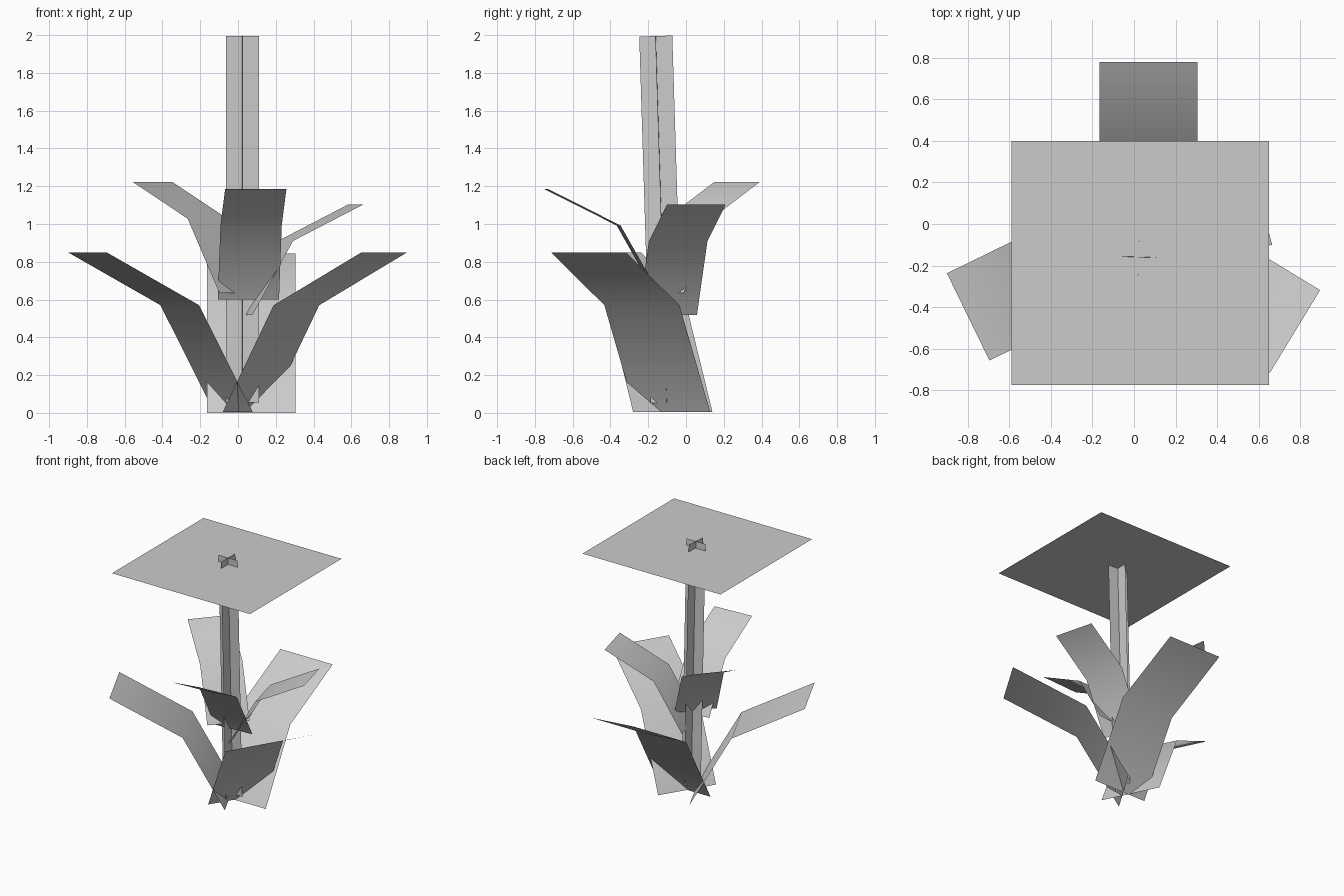
import bpy
import bmesh
import math
from mathutils import Vector

cube = bpy.data.objects.get("Cube")
if cube:
    bpy.data.objects.remove(cube)

# Single plain grey for the whole plant
grey = bpy.data.materials.new("plain_grey")
grey.use_nodes = True
COLOUR = (0.6, 0.6, 0.6, 1)
grey.diffuse_color = COLOUR
grey.node_tree.nodes["Principled BSDF"].inputs["Base Color"].default_value = COLOUR


def ribbon(name, centres, side, width, smooth=False):
    """A flat strip of quads along a centre line, widened along one side direction."""
    half = Vector(side).normalized() * width / 2
    bm = bmesh.new()
    rows = [[bm.verts.new(Vector(c) + half * s) for s in (-1, 1)] for c in centres]
    for (a, b), (d, c) in zip(rows, rows[1:]):
        bm.faces.new((a, b, c, d)).smooth = smooth
    mesh = bpy.data.meshes.new(name)
    bm.to_mesh(mesh)
    bm.free()
    mesh.materials.append(grey)
    obj = bpy.data.objects.new(name, mesh)
    bpy.context.collection.objects.link(obj)
    return obj


def leaf(name, base, angle, width, profile):
    """A bent leaf growing outwards from its base in the given compass direction."""
    a = math.radians(angle)
    out = Vector((math.cos(a), math.sin(a), 0))
    side = Vector((-out.y, out.x, 0))
    centres = [Vector(base) + out * r + Vector((0, 0, z)) for r, z in profile]
    ribbon(name, centres, side, width, smooth=True)


# Lower whorl of large leaves
LOWER = [(0, 0), (0.315, 0.565), (0.86, 0.845)]
leaf("lower_leaf_back", (0.07, -0.08, 0), 90, 0.47, LOWER)
leaf("lower_leaf_left", (0.04, -0.07, 0.005), -31.3, 0.465, LOWER)
leaf("lower_leaf_right", (-0.025, -0.07, 0.005), 206, 0.467, LOWER)

# Upper whorl of small leaves
UPPER = [(0, 0), (0.222, 0.392), (0.608, 0.586)]
leaf("upper_leaf_front", (0.055, -0.135, 0.6), -86.3, 0.325, UPPER)
leaf("upper_leaf_right", (0.006, -0.131, 0.636), 138.8, 0.32, UPPER)
leaf("upper_leaf_left", (0.036, -0.097, 0.518), 14.5, 0.32, UPPER)

# Stem of two crossed, slightly leaning strips
bottom, top = Vector((0.023, -0.1, 0.055)), Vector((0.023, -0.16, 1.995))
axis = top - bottom
across = Vector((1, -0.03, 0))
ribbon("stem_strip_across", (bottom, top), across, 0.175)
ribbon("stem_strip_along", (bottom, top), axis.cross(across), 0.175)

# Flat square flower head just below the tip of the stem
ribbon("flower_head", ((0.03, -0.775, 1.94), (0.03, 0.4, 1.94)), (1, 0, 0), 1.24)
